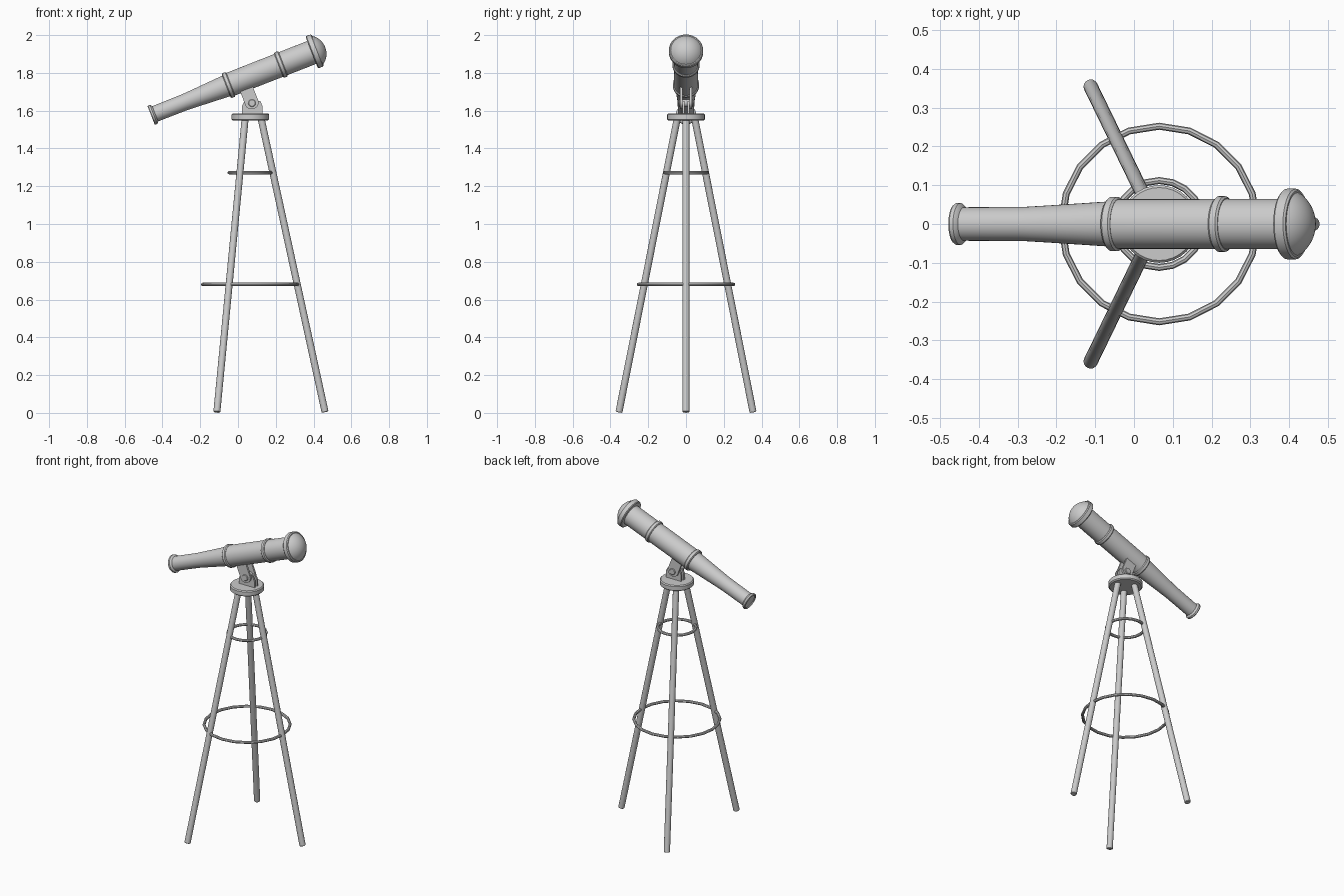
import bpy, bmesh
from math import radians, sin, cos, pi, asin, sqrt
from mathutils import Vector, Matrix

if "Cube" in bpy.data.objects:
    bpy.data.objects.remove(bpy.data.objects["Cube"])

TILT = radians(21.4)
AXIS = Vector((cos(TILT), 0, sin(TILT)))      # along the tube
UP = Vector((-sin(TILT), 0, cos(TILT)))       # across the tube
TUBE_START = Vector((-0.46, 0, 1.575))
CX = 0.065                                    # tripod centre
PIVOT = Vector((0.074, 0, 1.64))


def finish(name, bm, smooth=35):
    bmesh.ops.recalc_face_normals(bm, faces=bm.faces)
    me = bpy.data.meshes.new(name)
    bm.to_mesh(me)
    bm.free()
    ob = bpy.data.objects.new(name, me)
    bpy.context.collection.objects.link(ob)
    bpy.ops.object.select_all(action='DESELECT')
    ob.select_set(True)
    bpy.context.view_layer.objects.active = ob
    bpy.ops.object.shade_smooth_by_angle(angle=radians(smooth))
    return ob


def lathe(name, profile, origin, direction, sides=32):
    """Spin (distance, radius) points about a direction; ends on the axis close it."""
    bm = bmesh.new()
    vs = [bm.verts.new((r, 0, d)) for d, r in profile]
    es = [bm.edges.new(p) for p in zip(vs, vs[1:])]
    bmesh.ops.spin(bm, geom=vs + es, axis=(0, 0, 1), cent=(0, 0, 0),
                   angle=2 * pi, steps=sides, use_duplicate=False)
    bmesh.ops.remove_doubles(bm, verts=bm.verts, dist=1e-5)
    rot = Vector(direction).to_track_quat('Z', 'Y').to_matrix().to_4x4()
    bm.transform(Matrix.Translation(origin) @ rot)
    return finish(name, bm)


def rod(name, a, b, r, sides=16):
    a, b = Vector(a), Vector(b)
    n = (b - a).length
    return lathe(name, [(0, 0), (0, r * .85), (r * .15, r), (n - r * .15, r),
                        (n, r * .85), (n, 0)], a, b - a, sides)


def plate(name, outline, y0, y1):
    """Extrude an x-z outline from y0 to y1."""
    bm = bmesh.new()
    f = bm.faces.new([bm.verts.new((p[0], y0, p[1])) for p in outline])
    g = bmesh.ops.extrude_face_region(bm, geom=[f])['geom']
    bmesh.ops.translate(bm, vec=(0, y1 - y0, 0),
                        verts=[v for v in g if isinstance(v, bmesh.types.BMVert)])
    return finish(name, bm)


def ring(name, z, radius, thick, sides=20):
    bpy.ops.mesh.primitive_torus_add(major_segments=sides, minor_segments=8, major_radius=radius,
                                     minor_radius=thick, location=(CX, 0, z))
    ob = bpy.context.object
    ob.name = name
    bpy.ops.object.shade_smooth_by_angle(angle=radians(35))


def collar(name, s, r, w=0.026, inner=0.04):
    b = 0.005
    lathe(name, [(s - w / 2, inner), (s - w / 2, r - b), (s - w / 2 + b, r),
                 (s + w / 2 - b, r), (s + w / 2, r - b), (s + w / 2, inner)], TUBE_START, AXIS)


# telescope tube: eyepiece half tapers, objective half is straight
lathe("eyepiece_tube", [(0.005, 0), (0.005, .043), (.19, .044), (.26, .048), (.44, .059), (.44, 0)],
      TUBE_START, AXIS)
lathe("main_tube", [(.44, 0), (.44, .064), (.92, .065), (.92, 0)], TUBE_START, AXIS)
lathe("eyepiece_flange", [(.006, 0), (.006, .042), (0, .046), (0, .051), (.004, .054), (.014, .054),
                          (.02, .049), (.024, .042)], TUBE_START, AXIS)
collar("middle_collar", .44, .070)
collar("front_collar", .738, .072)
collar("lens_flange", .930, .091, .034)

# domed lens cap
base, edge, h = .944, .083, .046
R = (edge ** 2 + h ** 2) / (2 * h)
half = asin(edge / R)
dome = [(base + h - R + R * cos(half * (1 - i / 8)), R * sin(half * (1 - i / 8))) for i in range(9)]
lathe("lens_cap", [(base - .02, 0), (base - .02, edge)] + dome, TUBE_START, AXIS)

# tilting bracket: paired arms hang from the tube, paired lugs rise from the head
arm = []
for off, up in ((.036, .098), (-.036, .098)):
    arm.append(PIVOT + AXIS * off + UP * up)
arm += [PIVOT - AXIS * .036 * cos(pi * i / 10) - UP * .032 * sin(pi * i / 10) for i in range(11)]
arm = [(p.x, p.z) for p in arm]
lug = [(.022, 1.58), (.13, 1.58), (.13, 1.625), (.118, 1.65), (.034, 1.65), (.022, 1.625)]
for side, k in (("front", -1), ("back", 1)):
    plate(side + "_bracket_arm", arm, k * .019, k * .031)
    plate(side + "_head_lug", lug, k * .007, k * .019)
rod("pivot_pin", PIVOT - Vector((0, .037, 0)), PIVOT + Vector((0, .037, 0)), .02)

# tripod head
lathe("tripod_head", [(1.548, 0), (1.548, .093), (1.554, .1), (1.579, .1), (1.585, .094), (1.585, 0)],
      (CX, 0, 0), (0, 0, 1))

# legs and spreader rings
for name, foot, top in (("right_leg", (.461, 0), (.122, 0)),
                        ("front_leg", (-.112, -.355), (.038, -.046)),
                        ("back_leg", (-.112, .355), (.038, .046))):
    rod(name, (*foot, .004), (*top, 1.56), .0185)
ring("upper_spreader_ring", 1.272, .112, .009)
ring("lower_spreader_ring", .68, .252, .009)
